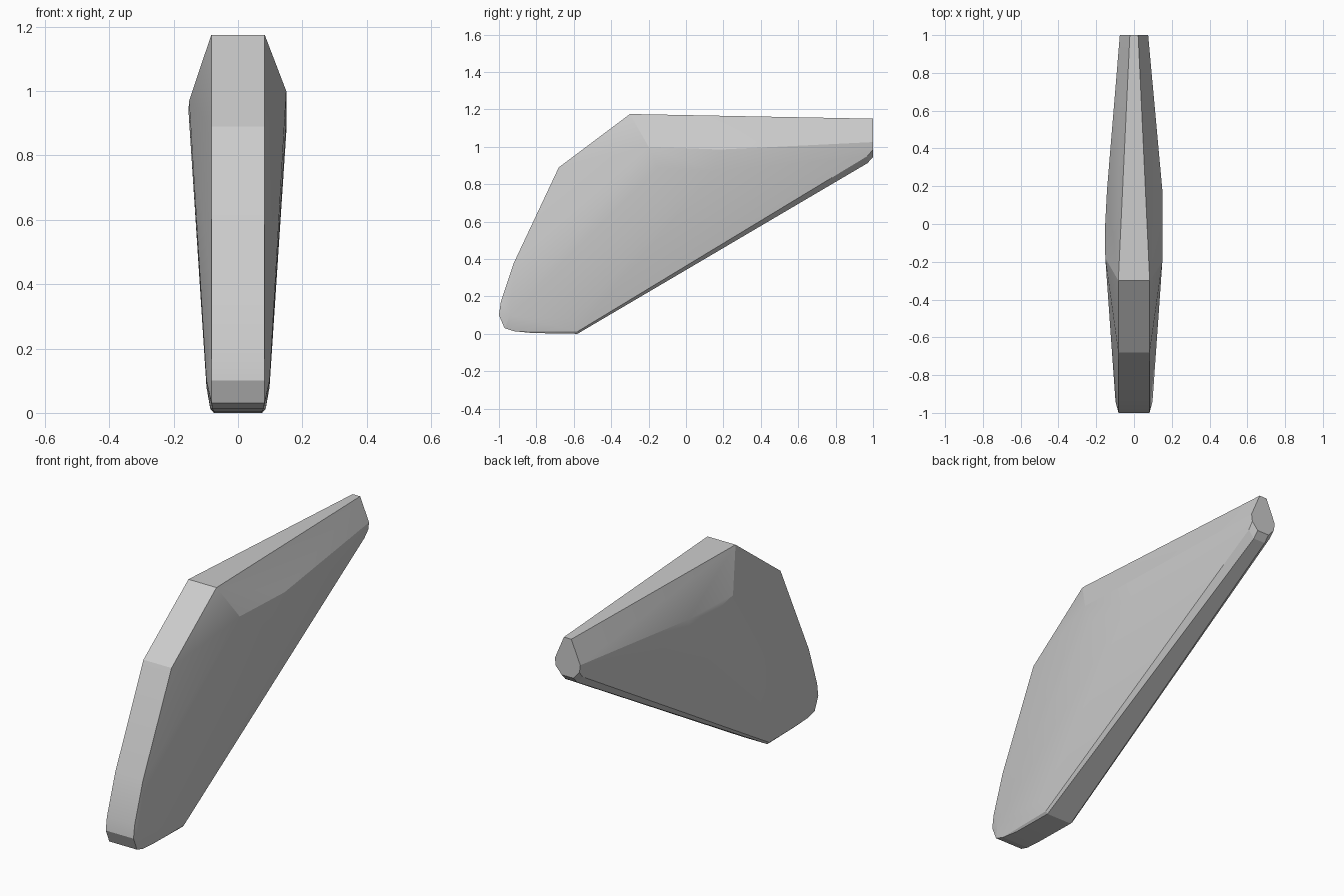
import bpy, bmesh

bm = bmesh.new()

# Front and top rim of the fin: (half width, y, z), mirrored in x
rim = [
    (0.075, -0.58, 0.0), (0.075, -0.82, 0.004), (0.08, -0.92, 0.014),
    (0.082, -0.97, 0.03), (0.082, -1.0, 0.10), (0.082, -0.99, 0.17),
    (0.082, -0.92, 0.38), (0.083, -0.68, 0.89), (0.083, -0.30, 1.175),
]
# Lower flare of the side walls
flare = [(0.086, -0.58, 0.012), (0.098, -0.94, 0.10), (0.098, -0.60, 0.08)]
# Rear tip, a narrow hexagon with a rounded lower end
tip = [(0.022, 1.0, 1.15), (0.075, 1.0, 1.025), (0.07, 1.0, 0.985),
       (0.035, 1.0, 0.945), (0.035, 0.97, 0.912), (0.068, 0.97, 0.95)]
for x, y, z in rim + flare + tip:
    for s in (-1, 1):
        bm.verts.new((s * x, y, z))

# Widest points of the two side bulges
for p in [(0.15, -0.2, 1.0), (0.15, 0.18, 0.985), (0.15, 0.15, 0.87), (0.149, -0.15, 0.89),
          (-0.152, -0.18, 0.97), (-0.154, -0.03, 0.94), (-0.143, 0.18, 0.975),
          (-0.143, 0.15, 0.87)]:
    bm.verts.new(p)

# Skin the points and discard leftovers
hull = bmesh.ops.convex_hull(bm, input=bm.verts[:])
loose = [v for v in bm.verts if not v.link_faces]
bmesh.ops.delete(bm, geom=loose, context='VERTS')
bmesh.ops.recalc_face_normals(bm, faces=bm.faces[:])
bmesh.ops.dissolve_limit(bm, angle_limit=0.01, verts=bm.verts[:], edges=bm.edges[:])

me = bpy.data.meshes.new("fin")
bm.to_mesh(me)
bm.free()
fin = bpy.data.objects.new("fin", me)
bpy.context.collection.objects.link(fin)

# Soft facets with crisp rim edges
bpy.context.view_layer.objects.active = fin
fin.select_set(True)
bpy.ops.object.shade_smooth_by_angle(angle=0.2)
